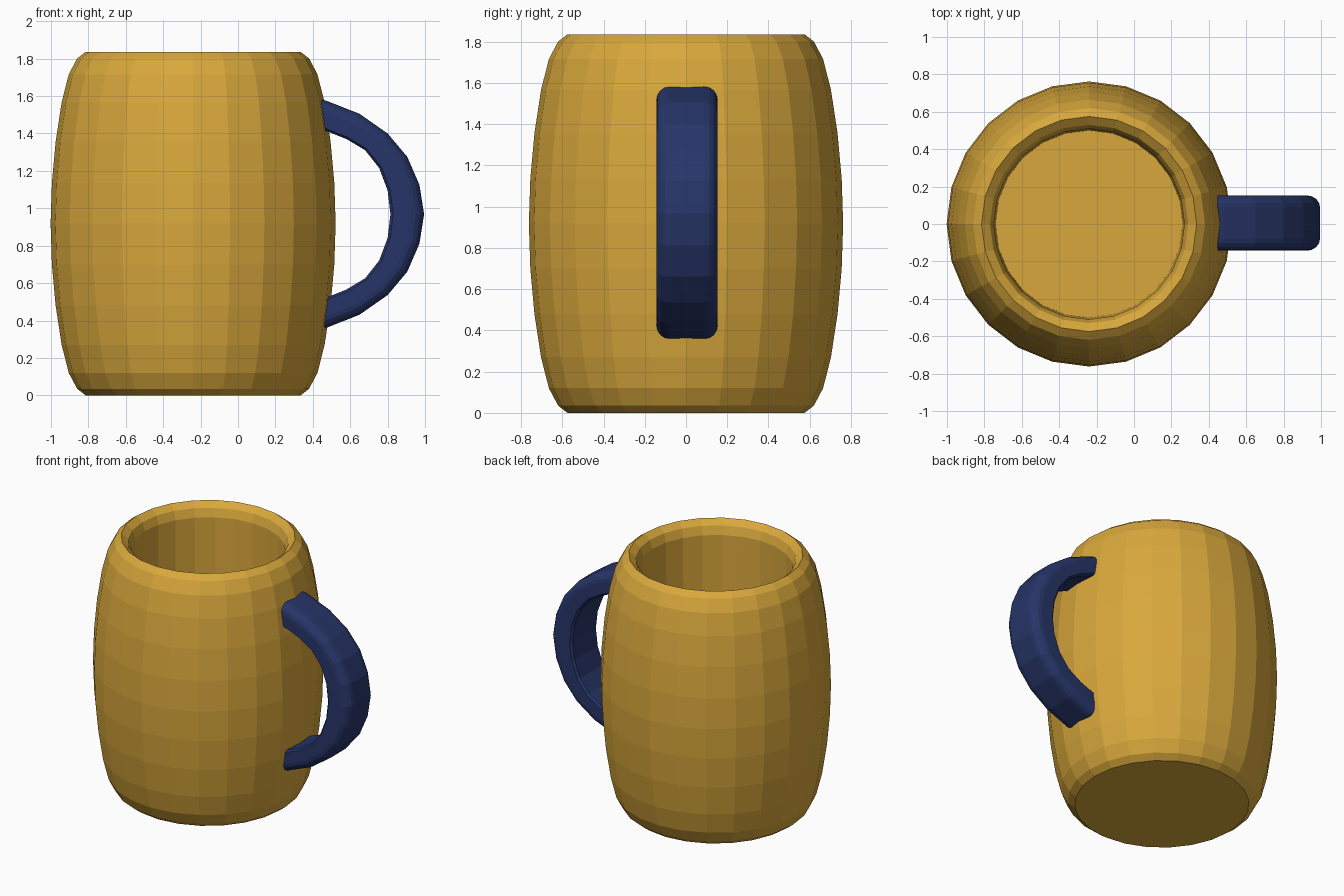
import bpy, bmesh
from math import cos, sin, pi

if "Cube" in bpy.data.objects:
    bpy.data.objects.remove(bpy.data.objects["Cube"])

CX, MID = -0.24, 0.918      # mug axis and mid height
SIDES = 24


def material(name, rgb):
    m = bpy.data.materials.new(name)
    m.diffuse_color = (*rgb, 1)
    m.use_nodes = True
    m.node_tree.nodes["Principled BSDF"].inputs["Base Color"].default_value = m.diffuse_color
    return m


def loft(name, rings, mat):
    """Skin a list of closed rings and cap both ends."""
    bm = bmesh.new()
    loops = [[bm.verts.new(p) for p in ring] for ring in rings]
    n = len(loops[0])
    for a, b in zip(loops, loops[1:]):
        for i in range(n):
            j = (i + 1) % n
            bm.faces.new((a[i], a[j], b[j], b[i]))
    bm.faces.new(loops[0])
    bm.faces.new(loops[-1])
    bmesh.ops.recalc_face_normals(bm, faces=bm.faces)
    mesh = bpy.data.meshes.new(name)
    bm.to_mesh(mesh)
    bm.free()
    mesh.materials.append(mat)
    obj = bpy.data.objects.new(name, mesh)
    bpy.context.collection.objects.link(obj)
    return obj


gold = material("gold", (0.69, 0.39, 0.045))
navy = material("navy", (0.02, 0.036, 0.14))

# Barrel body: mirrored outer profile, then rim, inner wall and floor
lower = [(0.575, 0.0), (0.62, 0.035), (0.665, 0.12), (0.703, 0.27),
         (0.735, 0.48), (0.755, 0.70)]
upper = [(r, 2 * MID - z) for r, z in reversed(lower)]
inner = [(0.53, 1.80), (0.51, 1.74), (0.50, 0.12)]
profile = lower + [(0.762, MID)] + upper + inner
loft("mug_body",
     [[(CX + r * cos(2 * pi * i / SIDES), r * sin(2 * pi * i / SIDES), z)
       for i in range(SIDES)] for r, z in profile], gold)

# Handle: matching outer and inner arc points, mirrored about mid height
HZ, HY, HALF = 0.968, 0.005, 0.148
top_half = [((0.42, 1.59), (0.42, 1.43)), ((0.48, 1.572), (0.48, 1.41)),
            ((0.65, 1.505), (0.58, 1.37)), ((0.80, 1.40), (0.68, 1.31)),
            ((0.905, 1.275), (0.755, 1.215)), ((0.97, 1.125), (0.80, 1.095))]
bottom_half = [tuple((x, 2 * HZ - z) for x, z in pair) for pair in reversed(top_half)]
stations = top_half + [((0.995, HZ), (0.815, HZ))] + bottom_half

# Cross-section (sideways, inner-to-outer fraction): rounded outer corners
half = [(HALF - 0.015, 0.0), (HALF, 0.08)]
for k in range(5):
    a = k * pi / 8
    half.append((HALF - 0.065 + 0.065 * cos(a), 0.6 + 0.4 * sin(a)))
section = half + [(-y, t) for y, t in reversed(half)]
loft("handle",
     [[(i[0] + (o[0] - i[0]) * t, HY + y, i[1] + (o[1] - i[1]) * t)
       for y, t in section] for o, i in stations], navy)
